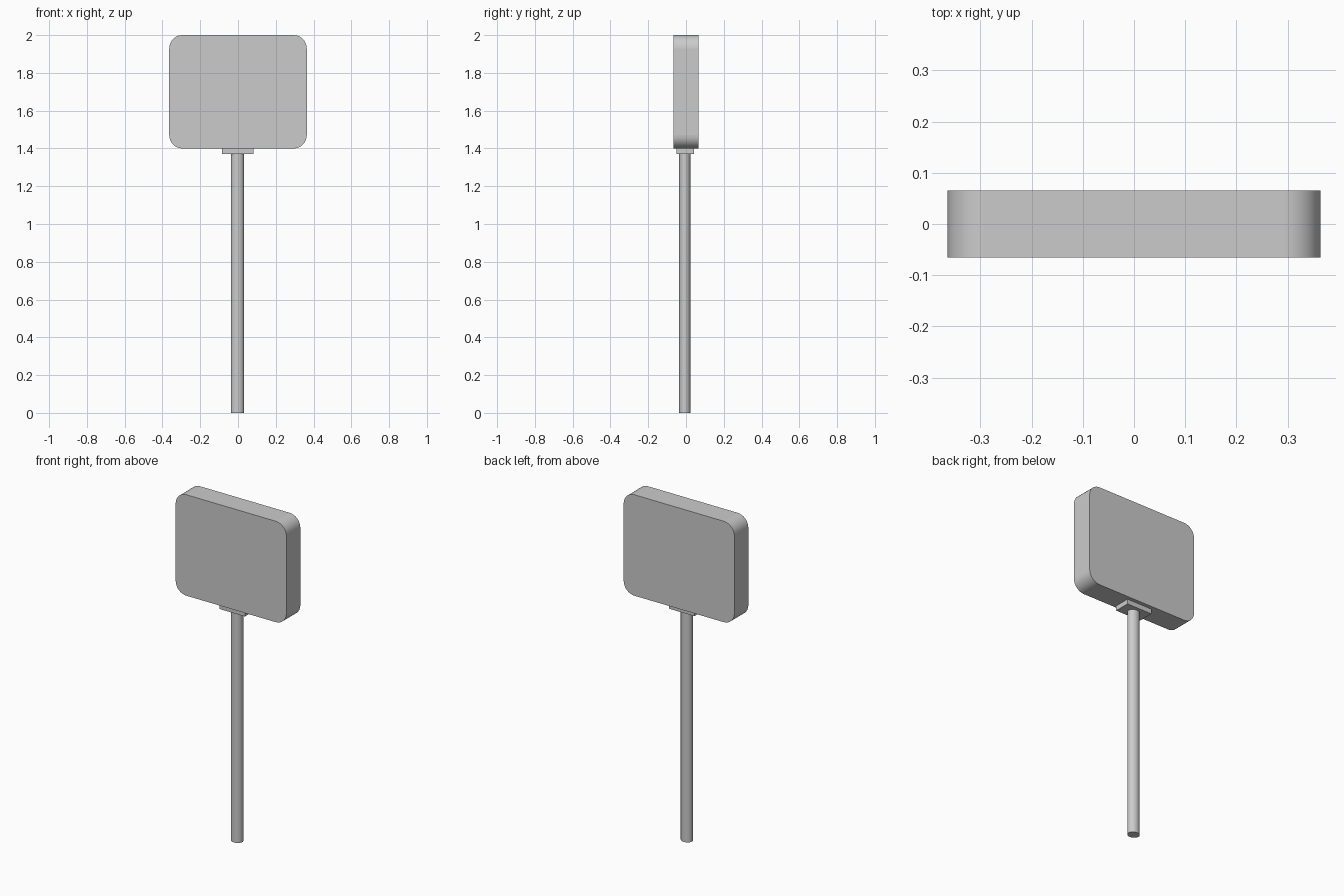
import bpy
import bmesh
import math

if "Cube" in bpy.data.objects:
    bpy.data.objects.remove(bpy.data.objects["Cube"], do_unlink=True)

# One plain grey for the whole sign
GREY = (0.6, 0.6, 0.6, 1)
grey = bpy.data.materials.new("plain grey")
grey.use_nodes = True
grey.diffuse_color = GREY
grey.node_tree.nodes["Principled BSDF"].inputs["Base Color"].default_value = GREY


def finish(obj):
    obj.data.materials.clear()
    obj.data.materials.append(grey)
    bpy.ops.object.select_all(action="DESELECT")
    bpy.context.view_layer.objects.active = obj
    obj.select_set(True)
    bpy.ops.object.transform_apply(location=False, rotation=False, scale=True)
    bpy.ops.object.shade_smooth_by_angle(angle=math.radians(35))


def box(name, size, center):
    bpy.ops.mesh.primitive_cube_add(size=1, location=center)
    obj = bpy.context.object
    obj.name = name
    obj.scale = size
    finish(obj)
    return obj


# Sign board, with the four edges running front to back rounded off
board = box("sign_board", (0.728, 0.131, 0.60), (0, 0, 1.70))
bm = bmesh.new()
bm.from_mesh(board.data)
corners = [e for e in bm.edges
           if abs(e.verts[0].co.y - e.verts[1].co.y) > 0.1]
bmesh.ops.bevel(bm, geom=corners, offset=0.07, segments=8,
                profile=0.5, affect="EDGES")
bm.to_mesh(board.data)
bm.free()
finish(board)

# Mounting plate under the board
box("mounting_plate", (0.166, 0.094, 0.03), (-0.002, -0.004, 1.386))

# Slightly oval pole
bpy.ops.mesh.primitive_cylinder_add(vertices=24, radius=1, depth=1.375,
                                    location=(-0.002, -0.006, 0.6875))
pole = bpy.context.object
pole.name = "pole"
pole.scale = (0.035, 0.03, 1)
finish(pole)
